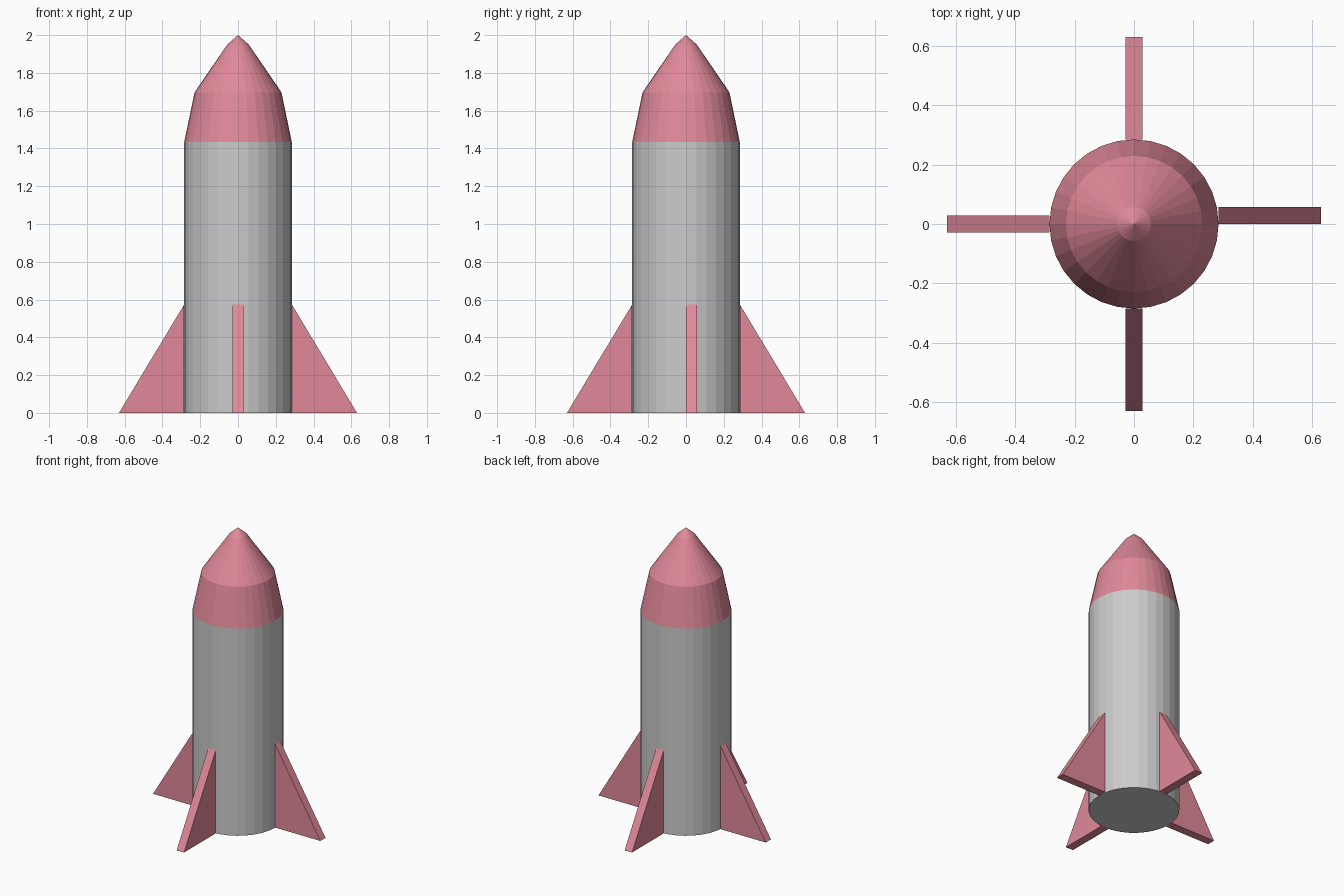
import bpy, bmesh, math
from mathutils import Matrix

if "Cube" in bpy.data.objects:
    bpy.data.objects.remove(bpy.data.objects["Cube"])

SIDES = 32
R = 0.285          # hull radius
SHOULDER = 1.433   # hull top / nose base
THICK = 0.057      # fin thickness

red = bpy.data.materials.new("red")
red.diffuse_color = (0.75, 0.25, 0.32, 1)
red.use_nodes = True
red.node_tree.nodes["Principled BSDF"].inputs["Base Color"].default_value = red.diffuse_color


def add_object(name, bm, material=None):
    bmesh.ops.recalc_face_normals(bm, faces=bm.faces)
    mesh = bpy.data.meshes.new(name)
    bm.to_mesh(mesh)
    bm.free()
    obj = bpy.data.objects.new(name, mesh)
    bpy.context.collection.objects.link(obj)
    if material:
        mesh.materials.append(material)
    return obj


def lathe(name, profile, material=None):
    """Spin a (radius, z) profile around the z axis."""
    bm = bmesh.new()
    verts = [bm.verts.new((r, 0, z)) for r, z in profile]
    edges = [bm.edges.new(pair) for pair in zip(verts, verts[1:])]
    bmesh.ops.spin(bm, geom=verts + edges, cent=(0, 0, 0), axis=(0, 0, 1),
                   angle=math.tau, steps=SIDES, use_duplicate=False)
    bmesh.ops.remove_doubles(bm, verts=bm.verts, dist=1e-4)
    return add_object(name, bm, material)


def fin(name, angle, shift=0.0):
    """Triangular slab standing against the hull, turned about z."""
    bm = bmesh.new()
    outline = [(R, 0), (0.63, 0), (R, 0.574)]
    face = bm.faces.new([bm.verts.new((x, shift - THICK / 2, z)) for x, z in outline])
    side = bmesh.ops.extrude_face_region(bm, geom=[face])
    moved = [v for v in side["geom"] if isinstance(v, bmesh.types.BMVert)]
    bmesh.ops.translate(bm, verts=moved, vec=(0, THICK, 0))
    bm.transform(Matrix.Rotation(angle, 4, 'Z'))
    return add_object(name, bm, red)


# Hull with closed base
lathe("hull", [(0, 0), (R, 0), (R, SHOULDER)])

# Tapered nose cone with blunt tip
lathe("nose_cone", [(R, SHOULDER), (0.23, 1.697), (0.057, 1.95), (0, 2.0)], red)

# Four fins; the right one sits half a thickness off centre
for i, side in enumerate(["right", "back", "left", "front"]):
    fin(f"{side}_fin", i * math.pi / 2, THICK / 2 if side == "right" else 0)
